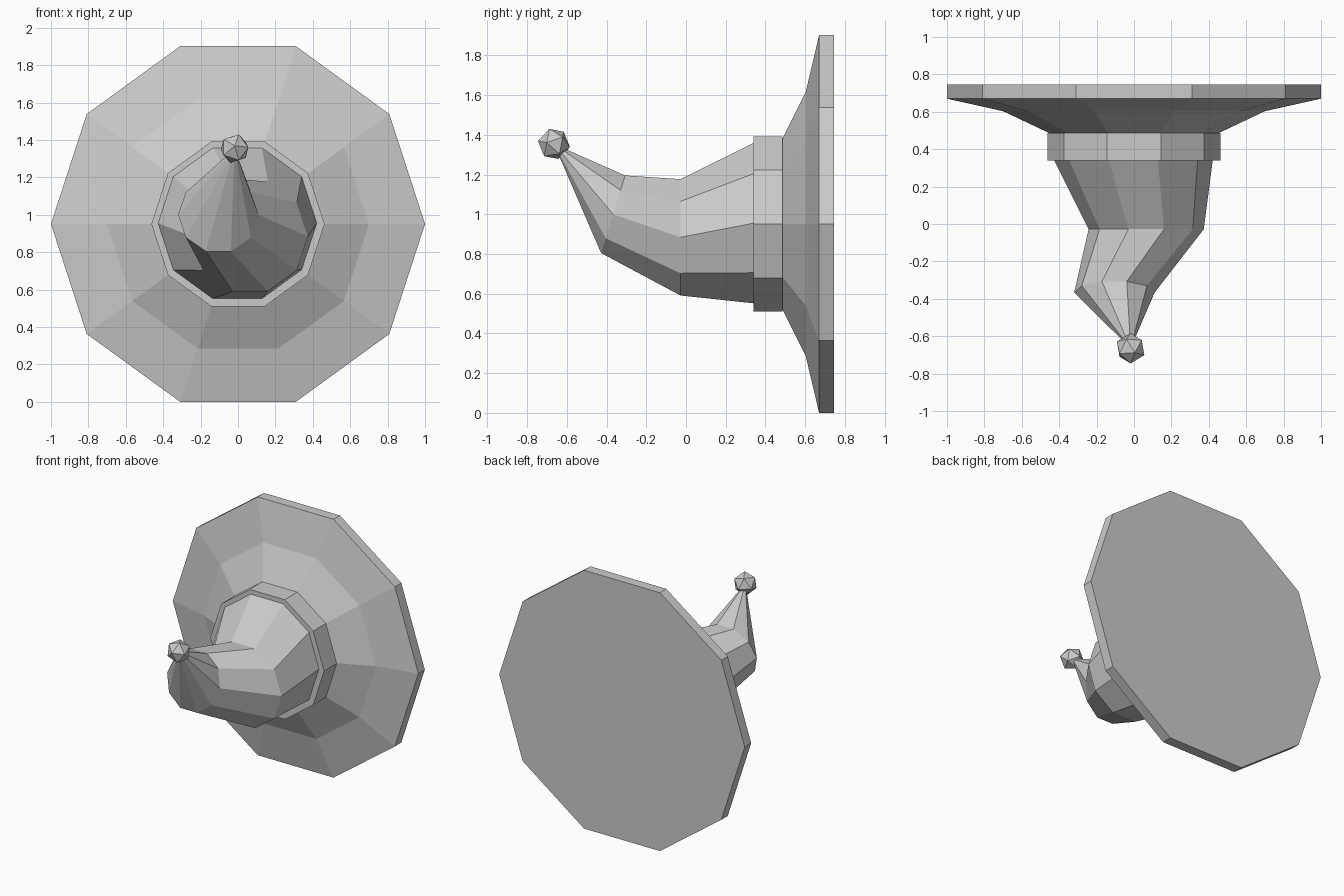
import bpy, bmesh
from math import cos, sin, pi
from mathutils import Vector

if "Cube" in bpy.data.objects:
    bpy.data.objects.remove(bpy.data.objects["Cube"])

SIDES = 10
CZ = 0.951   # height of the hat's axis above the ground


def loft(name, rings, cap_start=True, apex=None):
    """Skin ten-sided rings (x, y, z, radius, lean), closing the far end flat or to a point."""
    bm = bmesh.new()
    loops = []
    for x, y, z, r, lean in rings:
        loop = []
        for i in range(SIDES):
            a = 2 * pi * i / SIDES
            up = r * sin(a)
            loop.append(bm.verts.new((x + r * cos(a), y + up * sin(lean), z + up * cos(lean))))
        loops.append(loop)
    for lo, hi in zip(loops, loops[1:]):
        for i in range(SIDES):
            j = (i + 1) % SIDES
            bm.faces.new((lo[i], lo[j], hi[j], hi[i]))
    if cap_start:
        bm.faces.new(loops[0])
    if apex:
        tip = bm.verts.new(apex)
        for i in range(SIDES):
            bm.faces.new((loops[-1][i], loops[-1][(i + 1) % SIDES], tip))
    else:
        bm.faces.new(loops[-1])
    bmesh.ops.recalc_face_normals(bm, faces=bm.faces)
    mesh = bpy.data.meshes.new(name)
    bm.to_mesh(mesh)
    bm.free()
    obj = bpy.data.objects.new(name, mesh)
    bpy.context.collection.objects.link(obj)
    return obj


# Wide brim, curving up to the crown
loft("brim", [(0, 0.745, CZ, 1.0, 0), (0, 0.67, CZ, 1.0, 0),
              (0, 0.603, CZ, 0.70, 0), (0, 0.487, CZ, 0.455, 0)])

# Band around the base of the crown
loft("hat_band", [(0, 0.487, CZ, 0.463, 0), (0, 0.34, CZ, 0.463, 0)])

# Crooked pointed crown
TIP = (-0.018, -0.665, 1.354)
loft("crown", [(-0.003, 0.34, 0.955, 0.424, 0), (0.065, -0.028, 0.884, 0.308, 0),
               (-0.105, -0.367, 1.0, 0.215, 0.30)], apex=TIP)

# Faceted bobble on the tip
bpy.ops.mesh.primitive_ico_sphere_add(subdivisions=1, radius=0.082, location=TIP)
bobble = bpy.context.object
bobble.name = "tip_bobble"
bobble.rotation_euler = Vector((0, -0.98, 0.19)).to_track_quat('Z', 'Y').to_euler()
